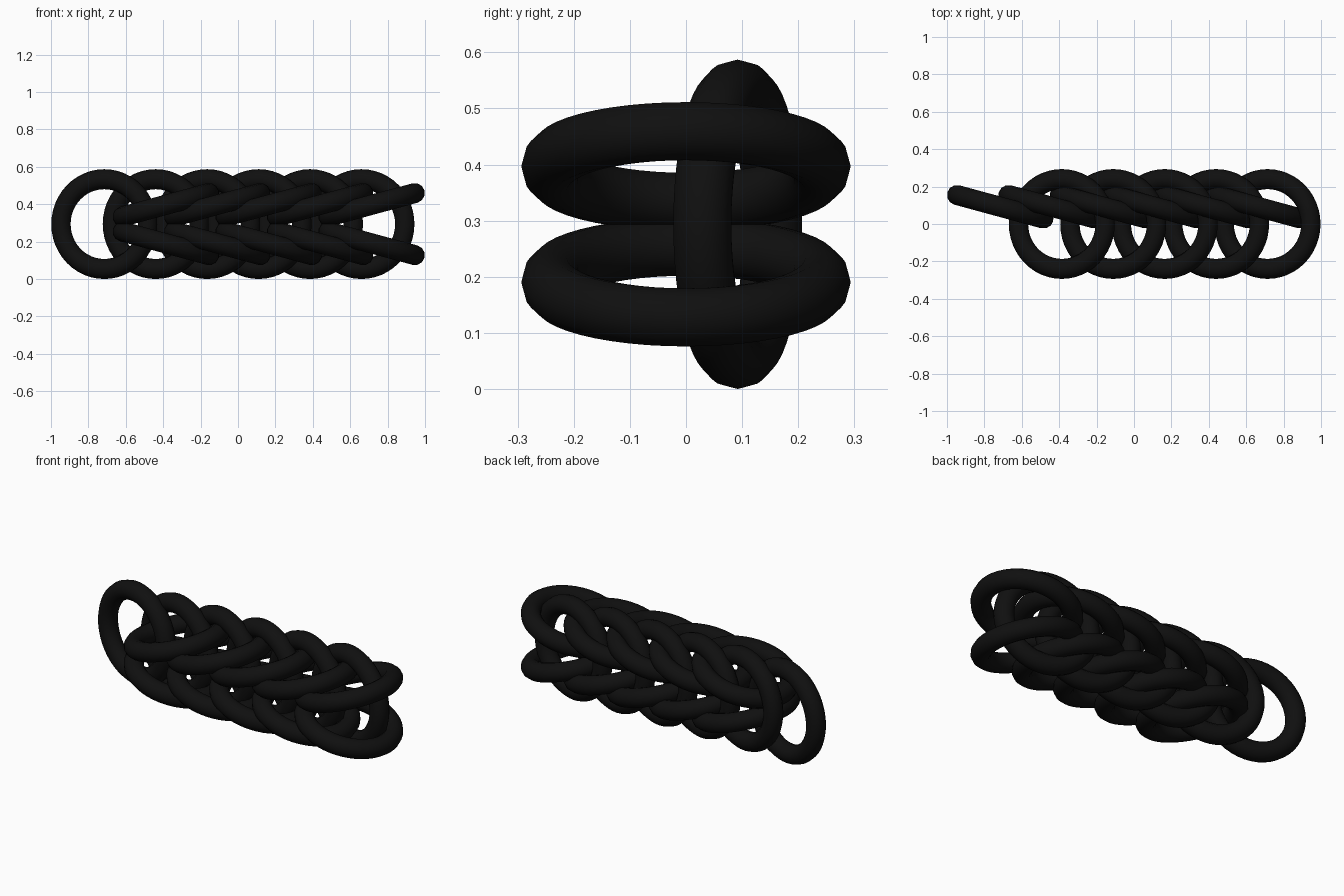
import bpy
from math import radians

if "Cube" in bpy.data.objects:
    bpy.data.objects.remove(bpy.data.objects["Cube"])

MAJOR, MINOR = 0.240, 0.0535
TILT = radians(15.2)
PITCH = 0.275

black = bpy.data.materials.new("black_metal")
black.diffuse_color = (0.005, 0.005, 0.005, 1)
black.use_nodes = True
black.node_tree.nodes["Principled BSDF"].inputs["Base Color"].default_value = black.diffuse_color


def ring(name, location, rotation):
    """One smooth closed link of the chain."""
    bpy.ops.mesh.primitive_torus_add(
        major_radius=MAJOR, minor_radius=MINOR,
        major_segments=48, minor_segments=12,
        location=location, rotation=rotation)
    ob = bpy.context.object
    ob.name = name
    ob.data.materials.append(black)
    bpy.ops.object.shade_smooth()


# upright links, one row, leaning alternately through the flat ones
for i in range(6):
    ring(f"upright_link_{i + 1}", (-0.715 + i * PITCH, 0.092, 0.2935),
         (radians(90), 0, -TILT))

# flat links, upper and lower rows mirrored about the middle height
for i in range(5):
    x = -0.386 + i * PITCH
    ring(f"upper_link_{i + 1}", (x, 0, 0.2935 + 0.103), (0, -TILT, 0))
    ring(f"lower_link_{i + 1}", (x, 0, 0.2935 - 0.103), (0, TILT, 0))
